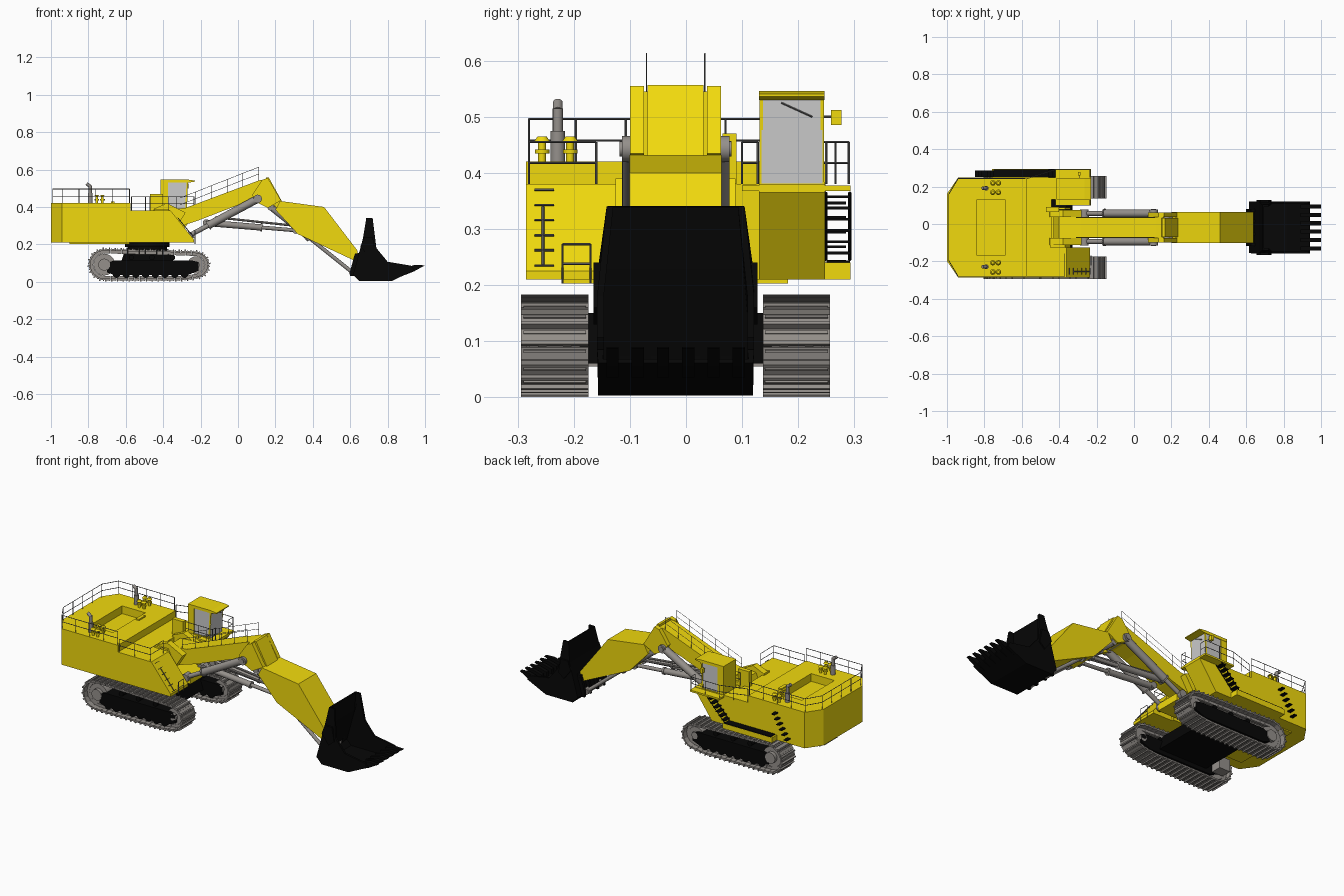
import bpy, bmesh, math
from mathutils import Vector, Matrix

C = -0.0185  # machine centre line in y


def material(name, rgb):
    m = bpy.data.materials.new(name)
    m.diffuse_color = (*rgb, 1)
    return m


YELLOW = material("yellow_paint", (0.88, 0.70, 0.004))
BLACK = material("black_steel", (0.002, 0.002, 0.002))
STEEL = material("track_steel", (0.30, 0.28, 0.26))
RAIL = material("rail_grey", (0.16, 0.16, 0.16))


def finish(name, bm, mat=None, smooth=False):
    bmesh.ops.recalc_face_normals(bm, faces=bm.faces)
    me = bpy.data.meshes.new(name)
    bm.to_mesh(me)
    bm.free()
    ob = bpy.data.objects.new(name, me)
    bpy.context.collection.objects.link(ob)
    if mat:
        me.materials.append(mat)
    if smooth:
        bpy.ops.object.select_all(action='DESELECT')
        ob.select_set(True)
        bpy.context.view_layer.objects.active = ob
        bpy.ops.object.shade_smooth_by_angle(angle=math.radians(40))
    return ob


def box(bm, x0, x1, y0, y1, z0, z1, M=Matrix()):
    mid = Vector(((x0 + x1) / 2, (y0 + y1) / 2, (z0 + z1) / 2))
    size = Matrix.Diagonal((x1 - x0, y1 - y0, z1 - z0, 1))
    bmesh.ops.create_cube(bm, size=1, matrix=M @ Matrix.Translation(mid) @ size)


def rod(bm, a, b, r, n=14, r2=None):
    a, b = Vector(a), Vector(b)
    M = Matrix.Translation((a + b) / 2) @ (b - a).to_track_quat('Z', 'Y').to_matrix().to_4x4()
    bmesh.ops.create_cone(bm, cap_ends=True, segments=n, radius1=r, radius2=r if r2 is None else r2,
                          depth=(b - a).length, matrix=M)


def prism(bm, pts, a, b, axis='y'):
    """Extrude a profile: (x, z) along y, or (x, y) along z."""
    put = (lambda p, t: (p[0], t, p[1])) if axis == 'y' else (lambda p, t: (p[0], p[1], t))
    lo = [bm.verts.new(put(p, a)) for p in pts]
    hi = [bm.verts.new(put(p, b)) for p in pts]
    bm.faces.new(lo)
    bm.faces.new(hi[::-1])
    for i in range(len(pts)):
        j = (i + 1) % len(pts)
        bm.faces.new((lo[i], lo[j], hi[j], hi[i]))


def railing(bm, pts, h, step=0.09, r=0.002):
    for a, b in zip(pts, pts[1:]):
        a, b = Vector(a), Vector(b)
        n = max(1, round((b - a).length / step))
        for f in (0.5, 1):
            up = Vector((0, 0, h * f))
            rod(bm, a + up, b + up, r, 4)
        for i in range(n + 1):
            p = a.lerp(b, i / n)
            rod(bm, p, p + Vector((0, 0, h)), r, 4)


# --- Tracks ---
path = []
for i in range(13):
    t = math.radians(90 + 15 * i)
    path.append(Vector((-0.715 + 0.078 * math.cos(t), 0.092 + 0.078 * math.sin(t))))
path.append(Vector((-0.29, 0.014)))
for i in range(13):
    t = math.radians(-90 + 15 * i)
    path.append(Vector((-0.225 + 0.066 * math.cos(t), 0.09 + 0.066 * math.sin(t))))
path += [Vector((-0.36, 0.161)), Vector((-0.54, 0.165))]
segs = list(zip(path, path[1:] + path[:1]))
total = sum((b - a).length for a, b in segs)
SHOES = 46
pitch = total / SHOES


def along(d):
    d %= total
    for a, b in segs:
        if d <= (b - a).length:
            return a.lerp(b, d / (b - a).length)
        d -= (b - a).length
    return path[0]


for s, side in ((-1, "near"), (1, "far")):
    yc = C + s * 0.2155
    bm = bmesh.new()
    for k in range(SHOES):
        p, q = along(k * pitch), along((k + 0.94) * pitch)
        t, m = (q - p).normalized(), (p + q) / 2
        M = Matrix(((t.x, 0, t.y, m.x), (0, -1, 0, yc), (t.y, 0, -t.x, m.y), (0, 0, 0, 1)))
        h = pitch * 0.47
        box(bm, -h, h, -0.06, 0.06, -0.003, 0.006, M)
        box(bm, -h, -h + 0.007, -0.06, 0.06, 0.006, 0.0135, M)
        box(bm, h - 0.009, h - 0.004, -0.056, 0.056, 0.006, 0.010, M)
        for e in (-0.022, 0.022):
            box(bm, -h, h, e - 0.007, e + 0.007, -0.018, -0.003, M)
    finish("track_shoes_" + side, bm, STEEL)
    # Frame, rollers and wheels
    bm = bmesh.new()
    prism(bm, [(-0.70, 0.05), (-0.66, 0.036), (-0.27, 0.036), (-0.21, 0.06), (-0.21, 0.105),
               (-0.25, 0.115), (-0.66, 0.115), (-0.70, 0.10)], yc - 0.045, yc + 0.045)
    for i in range(8):
        x = -0.65 + i * 0.052
        rod(bm, (x, yc - 0.04, 0.04), (x, yc + 0.04, 0.04), 0.02, 12)
    for x in (-0.57, -0.46, -0.35):
        rod(bm, (x, yc - 0.03, 0.13), (x, yc + 0.03, 0.13), 0.014, 12)
    finish("track_frame_" + side, bm, BLACK)
    bm = bmesh.new()
    rod(bm, (-0.715, yc - 0.03, 0.092), (-0.715, yc + 0.03, 0.092), 0.058, 20)
    rod(bm, (-0.715, yc - 0.05, 0.092), (-0.715, yc + 0.05, 0.092), 0.032, 16)
    rod(bm, (-0.225, yc - 0.03, 0.09), (-0.225, yc + 0.03, 0.09), 0.046, 20)
    rod(bm, (-0.225, yc - 0.045, 0.09), (-0.225, yc + 0.045, 0.09), 0.02, 16)
    yi = yc - s * 0.075
    box(bm, -0.75, -0.68, yi - 0.03, yi + 0.03, 0.055, 0.125)
    finish("wheels_and_drive_" + side, bm, STEEL, True)

# --- Carbody and turntable ---
bm = bmesh.new()
prism(bm, [(-0.64, 0.06), (-0.33, 0.06), (-0.36, 0.15), (-0.61, 0.15)], C - 0.18, C + 0.18)
finish("carbody", bm, BLACK)
bm = bmesh.new()
rod(bm, (-0.485, C, 0.14), (-0.485, C, 0.185), 0.105, 32)
rod(bm, (-0.485, C, 0.185), (-0.485, C, 0.215), 0.118, 32)
finish("turntable", bm, BLACK, True)

# --- Upper house, with a sunken bay in the rear deck ---
bm = bmesh.new()
prism(bm, [(-1, C - 0.18), (-0.94, C - 0.267), (-0.575, C - 0.267), (-0.575, C + 0.267),
           (-0.94, C + 0.267), (-1, C + 0.18)], 0.21, 0.42, 'z')
house = finish("engine_house", bm, YELLOW)
bm = bmesh.new()
box(bm, -0.84, -0.69, C - 0.15, C + 0.15, 0.375, 0.5)
cutter = finish("deck_bay_cutter", bm, YELLOW)
cutter.hide_render = True
cutter.hide_set(True)
cut = house.modifiers.new("bay", 'BOOLEAN')
cut.object, cut.operation, cut.solver = cutter, 'DIFFERENCE', 'EXACT'
bm = bmesh.new()
box(bm, -0.90, -0.58, C - 0.2, C + 0.2, 0.203, 0.212)
finish("belly_plate", bm, YELLOW)
bm = bmesh.new()
box(bm, -0.58, -0.44, C - 0.265, C + 0.265, 0.21, 0.38)
box(bm, -0.45, -0.24, C - 0.075, C + 0.075, 0.21, 0.25)
for y in (C - 0.107, C + 0.095):
    prism(bm, [(-0.45, 0.21), (-0.36, 0.21), (-0.34, 0.33), (-0.37, 0.39), (-0.45, 0.39)], y, y + 0.012)
finish("house_centre", bm, YELLOW)
bm = bmesh.new()
prism(bm, [(-0.58, 0.21), (-0.235, 0.21), (-0.235, 0.225), (-0.36, 0.38), (-0.58, 0.38)], -0.285, -0.125)
finish("tank_module", bm, YELLOW)
bm = bmesh.new()
prism(bm, [(-0.58, 0.21), (-0.34, 0.21), (-0.23, 0.365), (-0.23, 0.38), (-0.58, 0.38)], 0.13, 0.248)
box(bm, -0.42, -0.23, 0.10, 0.293, 0.368, 0.378)
finish("cab_base", bm, YELLOW)

# Roof hatch, vents and exhausts
bm = bmesh.new()
box(bm, -0.68, -0.66, 0.03, 0.09, 0.42, 0.428)
box(bm, -0.47, -0.40, 0.065, 0.09, 0.38, 0.47)
finish("roof_hatches", bm, YELLOW)
caps, pipes = bmesh.new(), bmesh.new()
for s in (-1, 1):
    for x in (-0.755, -0.725):
        for d in (0.188, 0.238):
            y = C + s * d
            rod(caps, (x, y, 0.42), (x, y, 0.465), 0.007, 12)
            rod(caps, (x, y, 0.435), (x, y, 0.442), 0.013, 12)
            rod(caps, (x, y, 0.455), (x, y, 0.465), 0.015, 12, 0.008)
    y = C + s * 0.21
    rod(pipes, (-0.79, y, 0.42), (-0.79, y, 0.475), 0.013)
    rod(pipes, (-0.79, y, 0.47), (-0.79, y, 0.515), 0.009)
    rod(pipes, (-0.79, y, 0.51), (-0.81, y, 0.525), 0.009)
finish("air_intakes", caps, YELLOW, True)
finish("exhausts", pipes, STEEL, True)

# --- Cab ---
bm = bmesh.new()
box(bm, -0.415, -0.375, 0.132, 0.245, 0.378, 0.53)
box(bm, -0.415, -0.265, 0.13, 0.247, 0.53, 0.546)
prism(bm, [(-0.265, 0.53), (-0.23, 0.536), (-0.23, 0.541), (-0.265, 0.546)], 0.13, 0.247)
for y in (0.131, 0.24):
    prism(bm, [(-0.283, 0.378), (-0.275, 0.378), (-0.267, 0.53), (-0.275, 0.53)], y, y + 0.006)
box(bm, -0.375, -0.275, 0.131, 0.247, 0.378, 0.384)
box(bm, -0.30, -0.285, 0.258, 0.277, 0.485, 0.512)
finish("cab_shell", bm, YELLOW)
bm = bmesh.new()
prism(bm, [(-0.376, 0.381), (-0.273, 0.381), (-0.268, 0.531), (-0.376, 0.531)], 0.135, 0.243)
finish("cab_glass", bm)
bm = bmesh.new()
rod(bm, (-0.29, 0.243, 0.50), (-0.29, 0.262, 0.50), 0.002, 6)
rod(bm, (-0.266, 0.17, 0.525), (-0.266, 0.225, 0.50), 0.0015, 4)
finish("mirror_arm_and_wiper", bm, RAIL)

# --- Access stairs and walkway ---
bm = bmesh.new()
box(bm, -0.76, -0.44, 0.245, 0.293, 0.21, 0.24)
finish("side_walkway", bm, YELLOW)
bm = bmesh.new()
for i in range(6):
    x, z = -0.355 - i * 0.018, 0.355 - i * 0.02
    box(bm, x - 0.012, x + 0.012, 0.25, 0.293, z, z + 0.005)
    x, z = -0.76 - i * 0.016, 0.37 - i * 0.026
    box(bm, x - 0.01, x + 0.01, 0.25, 0.285, z, z + 0.005)
box(bm, -0.75, -0.45, 0.25, 0.292, 0.24, 0.244)
for y in (0.249, 0.292):
    rod(bm, (-0.34, y, 0.365), (-0.455, y, 0.245), 0.003, 4)
finish("side_stairs", bm, BLACK)
bm = bmesh.new()
for i in range(6):  # ladder up the sloped tank front
    f = i / 5
    x, z = -0.235 - 0.11 * f, 0.235 + 0.135 * f
    rod(bm, (x, -0.27, z), (x, -0.235, z), 0.002, 4)
rod(bm, (-0.235, -0.255, 0.235), (-0.32, -0.255, 0.34), 0.0025, 4)
railing(bm, [(-0.23, -0.22, 0.203), (-0.23, -0.17, 0.203)], 0.07)
# Deck railings
railing(bm, [(-0.58, -0.28, 0.42), (-0.94, -0.28, 0.42), (-0.99, C - 0.178, 0.42),
             (-0.99, C + 0.178, 0.42), (-0.94, 0.243, 0.42), (-0.58, 0.243, 0.42)], 0.076)
railing(bm, [(-0.57, -0.28, 0.38), (-0.37, -0.28, 0.38), (-0.37, -0.16, 0.38)], 0.075)
railing(bm, [(-0.57, 0.243, 0.38), (-0.42, 0.29, 0.38), (-0.235, 0.29, 0.38), (-0.235, 0.25, 0.38)], 0.075)
railing(bm, [(-0.235, 0.128, 0.38), (-0.235, 0.10, 0.38), (-0.42, 0.10, 0.38)], 0.075)
# Boom railings
for s in (-1, 1):
    railing(bm, [(-0.31, C + s * 0.052, 0.375), (0.11, C + s * 0.052, 0.54)], 0.073, r=0.0012)
finish("railings", bm, RAIL)

# --- Boom ---
bm = bmesh.new()
prism(bm, [(-0.43, 0.31), (-0.40, 0.385), (-0.28, 0.395), (0.12, 0.545), (0.155, 0.545), (0.16, 0.42),
           (0.08, 0.435), (0, 0.41), (-0.22, 0.325), (-0.33, 0.29)], C - 0.056, C + 0.056)
for s in (-1, 1):
    a, b = sorted((C + s * 0.056, C + s * 0.081))
    prism(bm, [(0.075, 0.465), (0.13, 0.545), (0.16, 0.555), (0.23, 0.435), (0.16, 0.395), (0.10, 0.425)], a, b)
    a, b = sorted((C + s * 0.056, C + s * 0.093))
    prism(bm, [(-0.46, 0.31), (-0.45, 0.39), (-0.38, 0.42), (-0.28, 0.37), (-0.33, 0.29)], a, b)
finish("boom", bm, YELLOW)

# --- Stick ---
bm = bmesh.new()
prism(bm, [(0.13, 0.42), (0.15, 0.557), (0.165, 0.557), (0.235, 0.43), (0.33, 0.417), (0.33, 0.26), (0.18, 0.40)],
      C - 0.05, C + 0.05)
prism(bm, [(0.225, 0.432), (0.46, 0.40), (0.64, 0.165), (0.637, 0.135), (0.625, 0.112), (0.32, 0.255),
           (0.20, 0.385)], C - 0.082, C + 0.082)
finish("stick", bm, YELLOW)

# --- Hydraulic cylinders ---
bm = bmesh.new()


def cylinder(top, bottom, y, r, split):
    a, b = Vector((top[0], y, top[1])), Vector((bottom[0], y, bottom[1]))
    m = a.lerp(b, split)
    rod(bm, a, m, r, 16)
    rod(bm, m, m.lerp(b, 0.06), r * 1.2, 16)
    rod(bm, m, b, r * 0.6, 12)
    for p in (a, b):
        rod(bm, p - Vector((0, r, 0)), p + Vector((0, r, 0)), r * 1.1, 14)


for s in (-1, 1):
    cylinder((0.105, 0.443), (-0.265, 0.245), C + s * 0.075, 0.021, 0.70)
    cylinder((0.175, 0.40), (0.612, 0.05), C + s * 0.055, 0.017, 0.45)
    cylinder((-0.17, 0.315), (0.31, 0.275), C + s * 0.04, 0.017, 0.60)
    rod(bm, (-0.12, C + s * 0.02, 0.345), (0.30, C + s * 0.02, 0.30), 0.006, 8)
rod(bm, (0.105, C - 0.10, 0.443), (0.105, C + 0.10, 0.443), 0.014)
finish("hydraulic_cylinders", bm, STEEL, True)

# --- Bucket ---
def half(z):
    return 0.134 if z < 0.24 else 0.134 - 0.17 * (z - 0.24)


back = [(0.69, 0.34), (0.672, 0.23), (0.645, 0.13), (0.62, 0.04), (0.65, 0.008), (0.82, 0.008), (0.94, 0.065)]
edge = [(0.93, 0.085), (0.80, 0.107), (0.74, 0.18), (0.72, 0.34)]
bm = bmesh.new()
sides = [[bm.verts.new((x, C + s * half(z), z)) for x, z in back + edge] for s in (-1, 1)]
for v in sides:
    bm.faces.new(v)
for i in range(len(back) - 1):
    bm.faces.new((sides[0][i], sides[0][i + 1], sides[1][i + 1], sides[1][i]))
bucket = finish("bucket_shell", bm, BLACK)
mod = bucket.modifiers.new("plate", 'SOLIDIFY')
mod.thickness, mod.offset = 0.012, 0
bm = bmesh.new()
for i in range(6):
    y = C + (i - 2.5) * 0.045
    prism(bm, [(0.89, 0.035), (0.94, 0.055), (1.0, 0.088), (0.945, 0.09), (0.89, 0.075)], y - 0.011, y + 0.011)
finish("bucket_teeth", bm, BLACK)
bm = bmesh.new()
for s in (-1, 1):
    a, b = sorted((C + s * 0.134, C + s * 0.146))
    prism(bm, [(0.655, 0.19), (0.675, 0.24), (0.72, 0.24), (0.735, 0.16), (0.70, 0.13)], a, b)
    for d in (0.035, 0.09):
        prism(bm, [(0.60, 0.03), (0.60, 0.06), (0.625, 0.15), (0.65, 0.155), (0.625, 0.03)],
              C + s * d - 0.008, C + s * d + 0.008)
rod(bm, (0.632, C - 0.10, 0.125), (0.632, C + 0.10, 0.125), 0.014)
finish("bucket_hinges", bm, BLACK)
